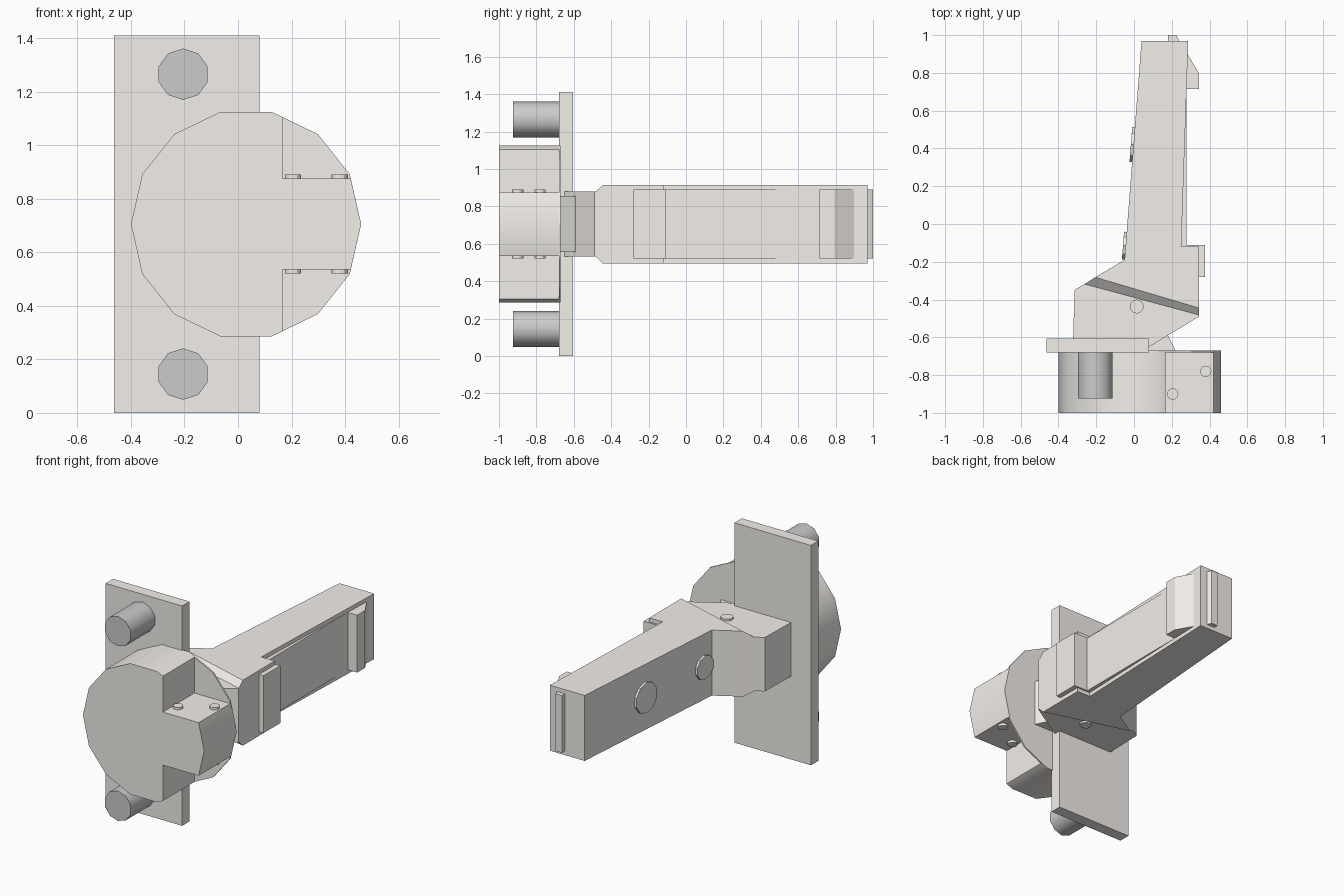
import bpy, bmesh
from math import sin, cos, pi, radians
from mathutils import Vector

if "Cube" in bpy.data.objects:
    bpy.data.objects.remove(bpy.data.objects["Cube"])

MID = 0.705  # symmetry height of the hinge
warm = bpy.data.materials.new("warm_metal")
warm.diffuse_color = (0.9, 0.87, 0.83, 1)
warm.use_nodes = True
warm.node_tree.nodes["Principled BSDF"].inputs["Base Color"].default_value = warm.diffuse_color


def make(name, rings, smooth=False, mat=warm):
    """Loft between rings of 3D points and cap both ends."""
    bm = bmesh.new()
    vs = [[bm.verts.new(p) for p in r] for r in rings]
    for a, b in zip(vs, vs[1:]):
        for i in range(len(a)):
            j = (i + 1) % len(a)
            bm.faces.new((a[i], a[j], b[j], b[i]))
    bm.faces.new(vs[0])
    bm.faces.new(vs[-1])
    bmesh.ops.recalc_face_normals(bm, faces=bm.faces)
    me = bpy.data.meshes.new(name)
    bm.to_mesh(me)
    bm.free()
    ob = bpy.data.objects.new(name, me)
    bpy.context.collection.objects.link(ob)
    if mat:
        me.materials.append(mat)
    if smooth:
        bpy.ops.object.select_all(action='DESELECT')
        ob.select_set(True)
        bpy.context.view_layer.objects.active = ob
        bpy.ops.object.shade_smooth_by_angle(angle=radians(40))
    return ob


def plan(name, pts, half):
    """Top-view profile extruded symmetrically about the middle height."""
    return make(name, [[(x, y, MID + s * half) for x, y in pts] for s in (-1, 1)])


def rod(name, start, end, r, n, smooth=False, turn=0.0, mat=warm):
    a, b = Vector(start), Vector(end)
    d = (b - a).normalized()
    u = Vector((0, 0, 1)) if abs(d.z) < 0.9 else Vector((1, 0, 0))
    u = (u - d * u.dot(d)).normalized()
    v = d.cross(u)
    ring = [(u * cos(turn + 2 * pi * i / n) + v * sin(turn + 2 * pi * i / n)) * r for i in range(n)]
    return make(name, [[c + p for p in ring] for c in (a, b)], smooth, mat)


# Notched cup: half outline in front view, mirrored below the middle
R, CX, CUT, TAB = 0.43, 0.03, 0.167, 0.17
corner = [(CX + R * cos(2 * pi * k / 14), R * sin(2 * pi * k / 14)) for k in range(8)]
upper = [(0.421, TAB), (CUT, TAB), (CUT, 0.40)] + corner[3:7]
outline = [corner[0]] + upper + [(CX - R, 0)] + [(x, -z) for x, z in reversed(upper)]
make("cup", [[(x, y, MID + z) for x, z in outline] for y in (-1.0, -0.678)], True)

# Thin round rim at the back of the cup
rod("cup_rim", (CX, -0.68, MID), (CX, -0.67, MID), R, 14, turn=pi / 2)

# Mounting plate with its two dowels
plan("mounting_plate", [(-0.463, -0.68), (0.08, -0.68), (0.08, -0.605), (-0.463, -0.605)], MID)
for s in (-1, 1):
    z = MID + s * 0.56
    rod("dowel", (-0.205, -0.925, z), (-0.205, -0.67, z), 0.096, 10, True, mat=None)
    # Small rivets on the cup tab and the hinge pivot
    for x, y in ((0.205, -0.90), (0.38, -0.78)):
        rod("rivet", (x, y, MID + s * 0.15), (x, y, MID + s * 0.185), 0.03, 12)
    rod("pivot_pin", (0.015, -0.437, MID + s * 0.15), (0.015, -0.437, MID + s * 0.185), 0.037, 12)

# Narrow base of the arm and the link reaching into the cup
plan("arm_base", [(-0.322, -0.61), (-0.315, -0.35), (-0.22, -0.292), (0.345, -0.445),
                  (0.345, -0.49), (0.08, -0.65), (0.0, -0.65), (0.0, -0.61)], 0.173)
plan("link", [(0.08, -0.68), (0.08, -0.64), (0.18, -0.59), (0.225, -0.68)], 0.15)

# Wider arm, and the sloping step from it down to the base
plan("arm", [(-0.205, -0.282), (-0.05, -0.19), (0.04, 0.97), (0.287, 0.97),
             (0.25, -0.12), (0.345, -0.12), (0.345, -0.445)], 0.21)
make("arm_step", [[(*low, MID - 0.173), (*wide, MID - 0.21), (*wide, MID + 0.21), (*low, MID + 0.173)]
                  for low, wide in (((-0.262, -0.318), (-0.205, -0.282)),
                                    ((0.345, -0.482), (0.345, -0.445)))])

# Raised strip, stop block, catch and end tongue
plan("side_strip", [(0.24, -0.12), (0.277, -0.12), (0.279, 0.75), (0.25, 0.75)], 0.184)
plan("stop_block", [(0.335, -0.28), (0.377, -0.28), (0.377, -0.11), (0.25, -0.11), (0.25, -0.14), (0.335, -0.14)], 0.184)
plan("catch", [(0.26, 0.715), (0.345, 0.715), (0.345, 0.795), (0.284, 0.90), (0.26, 0.90)], 0.184)
plan("end_tongue", [(0.18, 0.96), (0.18, 1.0), (0.225, 1.0), (0.242, 0.96)], 0.184)

# Two adjusting screw heads on the left face of the arm
edge0, edge1 = Vector((-0.05, -0.19, MID)), Vector((0.04, 0.97, MID))
out = Vector((-1.16, 0.09, 0)).normalized()
for y, r in ((-0.115, 0.077), (0.42, 0.098)):
    c = edge0.lerp(edge1, (y + 0.19) / 1.16)
    rod("adjusting_screw", c - out * 0.02, c + out * 0.014, r, 10)
